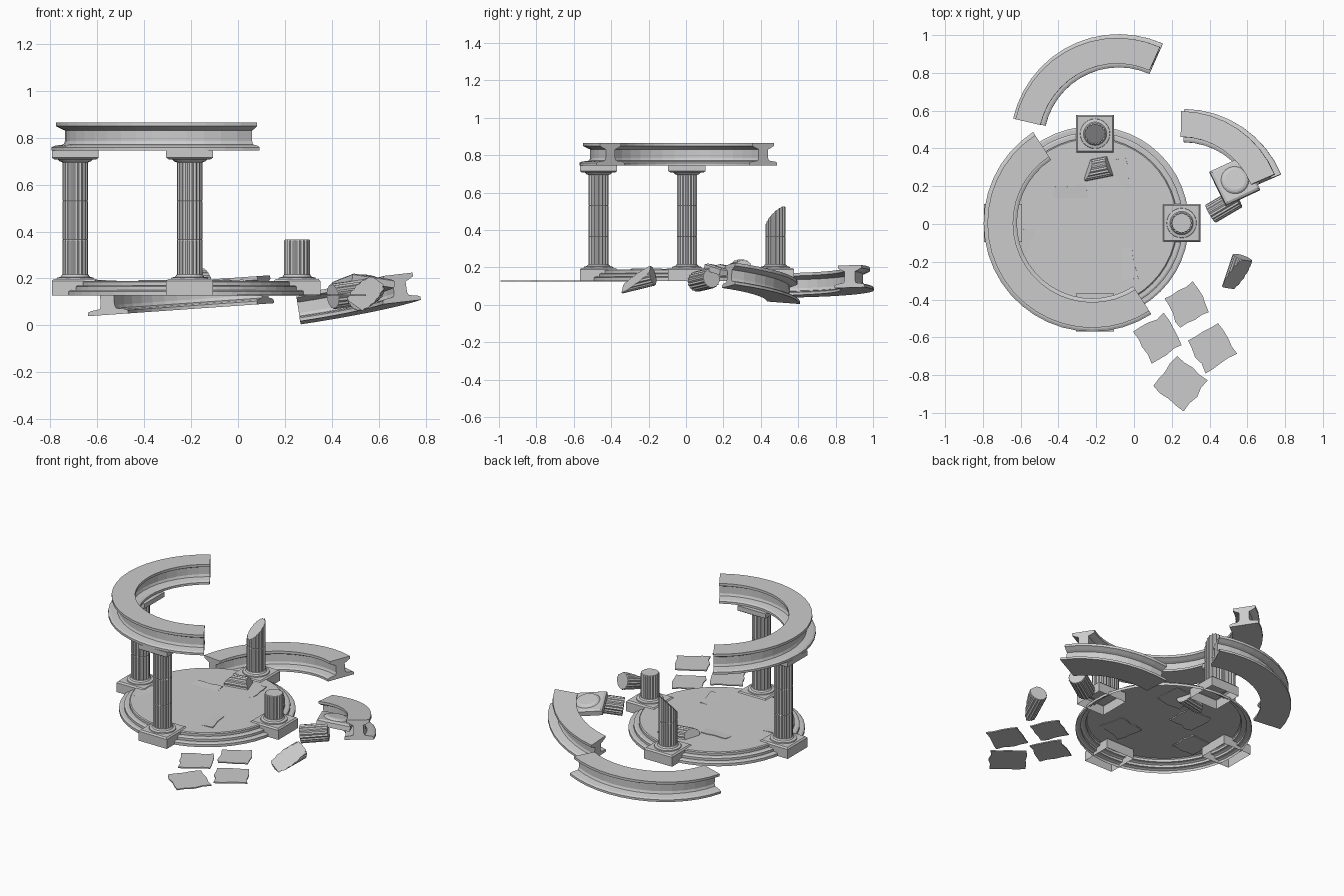
import bpy, bmesh, math, random
from mathutils import Vector, Matrix, Euler

if "Cube" in bpy.data.objects:
    bpy.data.objects.remove(bpy.data.objects["Cube"])

random.seed(4)
CX, CY, R = -0.221, 0.005, 0.473
FLOOR = 0.128
UP = Vector((0, 0, 1))


def finish(name, bm, matrix=Matrix(), recalc=True):
    if recalc:
        bmesh.ops.recalc_face_normals(bm, faces=bm.faces)
    me = bpy.data.meshes.new(name)
    bm.to_mesh(me)
    bm.free()
    ob = bpy.data.objects.new(name, me)
    bpy.context.collection.objects.link(ob)
    ob.matrix_world = matrix
    return ob


def loft(bm, rings, closed=True, bottom=True, top=True):
    """Skin a list of point rings, with optional end caps."""
    vs = [[bm.verts.new(p) for p in ring] for ring in rings]
    n = len(vs[0])
    for a, b in zip(vs, vs[1:]):
        for i in range(n if closed else n - 1):
            j = (i + 1) % n
            bm.faces.new((a[i], a[j], b[j], b[i]))
    if bottom:
        bm.faces.new(vs[0][::-1])
    if top:
        bm.faces.new(vs[-1])


def circle(r, z, n, flute=0.0):
    return [((r - flute * (i % 2)) * Vector((math.cos(2 * math.pi * i / n),
             math.sin(2 * math.pi * i / n), 0))) + UP * z for i in range(n)]


def square(h, z):
    return [(-h, -h, z), (h, -h, z), (h, h, z), (-h, h, z)]


def at(x, y, z, rx=0, ry=0, rz=0):
    e = Euler([math.radians(a) for a in (rx, ry, rz)])
    return Matrix.Translation((x, y, z)) @ e.to_matrix().to_4x4()


# Fluted column drum, optionally broken by cutting planes (point, normal)
def drum(name, h, matrix, cuts=()):
    bm = bmesh.new()
    loft(bm, [circle(r, z, 36, f) for r, z, f in (
        (0.052, 0, 0.003), (0.055, 0.003, 0.005),
        (0.055, h - 0.003, 0.005), (0.052, h, 0.003))])
    for co, no in cuts:
        geom = bm.verts[:] + bm.edges[:] + bm.faces[:]
        res = bmesh.ops.bisect_plane(bm, geom=geom, plane_co=co, plane_no=no, clear_outer=True)
        edges = [e for e in res['geom_cut'] if isinstance(e, bmesh.types.BMEdge)]
        bmesh.ops.contextual_create(bm, geom=edges)
    return finish(name, bm, matrix)


# Square capital on a flared neck
def capital(name, matrix):
    bm = bmesh.new()
    loft(bm, [square(0.088, 0.012), square(0.1, 0.02), square(0.1, 0.05)])
    loft(bm, [circle(0.055, 0, 24), circle(0.066, 0.004, 24), circle(0.074, 0.012, 24)])
    return finish(name, bm, matrix)


# Square plinth, open below, with round base moulding
def plinth(name, x, y):
    bm = bmesh.new()
    loft(bm, [square(0.1, FLOOR), square(0.1, 0.188), square(0.092, 0.197)], bottom=False)
    loft(bm, [circle(0.08, 0.194, 24), circle(0.078, 0.203, 24),
              circle(0.062, 0.207, 24), circle(0.056, 0.216, 24)], bottom=False)
    return finish(name, bm, at(x, y, 0))


# Curved entablature beam: I-shaped section swept round an arc
def beam(name, a0, a1, matrix):
    half = [(0.088, 0), (0.088, 0.014), (0.076, 0.02), (0.036, 0.026), (0.03, 0.04),
            (0.03, 0.086), (0.045, 0.092), (0.06, 0.1), (0.068, 0.104), (0.068, 0.12)]
    prof = half + [(-w, z) for w, z in reversed(half)]
    n = max(4, round((a1 - a0) / 8))
    rings = []
    for i in range(n + 1):
        a = math.radians(a0 + (a1 - a0) * i / n)
        rings.append([((0.487 + w) * math.cos(a), (0.487 + w) * math.sin(a), z) for w, z in prof])
    bm = bmesh.new()
    loft(bm, rings)
    return finish(name, bm, matrix)


def tilted(x, y, z, sx, sy):
    q = UP.rotation_difference(Vector((-sx, -sy, 1)))
    return Matrix.Translation((x, y, z)) @ q.to_matrix().to_4x4()


# Thin paving slab with ragged edges
def slab(name, x, y, z, size, ang, sx=0, sy=0):
    h = size / 2
    corners = [Vector((sx_ * h, sy_ * h, 0)) for sx_, sy_ in ((-1, -1), (1, -1), (1, 1), (-1, 1))]
    pts = []
    for i, c in enumerate(corners):
        d = corners[(i + 1) % 4] - c
        side = d.cross(UP).normalized()
        for t in (0, 0.25, 0.5, 0.75):
            pts.append(c + d * t + side * random.uniform(-0.009, 0.009))
    bm = bmesh.new()
    loft(bm, [pts, [p + UP * 0.007 for p in pts]])
    return finish(name, bm, tilted(x, y, z, sx, sy) @ Matrix.Rotation(math.radians(ang), 4, 'Z'))


# Stepped round platform, open underneath
bm = bmesh.new()
loft(bm, [circle(r, z, 48) for r, z in (
    (0.512, FLOOR), (0.512, 0.145), (0.502, 0.15), (0.482, 0.15), (0.482, 0.165),
    (0.472, 0.17), (0.452, 0.17), (0.452, 0.185), (0.446, 0.19))], bottom=False)
finish("platform", bm, at(CX, CY, 0))

# Columns: left and front whole, right a stub, back broken off at a slant
spots = {"left": (CX - R, CY, 3), "front": (CX + 0.015, CY - R, 3),
         "right": (CX + R, CY, 1), "back": (CX + 0.015, CY + R, 2)}
DH = 0.165
for side, (x, y, count) in spots.items():
    plinth(side + "_plinth", x, y)
    for k in range(count):
        cuts = ()
        if side == "back" and k == 1:
            cuts = [((0, 0, 0.105), (-0.5, -0.75, 0.85))]
        drum(f"{side}_column_drum_{k + 1}", DH, at(x, y, 0.2 + k * DH), cuts)
    if count == 3:
        capital(side + "_capital", at(x, y, 0.695))

# Entablature, standing half and two fallen pieces
beam("standing_entablature", 123, 303, at(CX, CY, 0.745))
beam("fallen_entablature_back", 66, 167, tilted(-0.08, 0.43, 0.078, 0.07, 0))
beam("fallen_entablature_right", 23, 89, tilted(0.255, 0.035, 0.048, 0.15, -0.08))

# Overturned capital
capital("fallen_capital", at(0.535, 0.235, 0.205, 180 - 10, 8, 25))


# Fallen drums, laid along a direction through their centre
def lying(x, y, z, direction, h):
    q = Vector(direction).to_track_quat('Z', 'Y')
    return Matrix.Translation((x, y, z)) @ q.to_matrix().to_4x4() @ Matrix.Translation((0, 0, -h / 2))


drum("fallen_drum", 0.165, lying(0.475, 0.095, 0.133, (0.85, 0.5, 0.12), 0.165))

m = lying(0.545, -0.265, 0.135, (0.3, 0.9, 0.22), 0.19)
inv = m.to_3x3().inverted()
drum("broken_drum_front", 0.19, m, [((0, 0, 0.085), inv @ Vector((0.35, -0.7, 0.65)))])

m = lying(-0.187, 0.295, 0.188, (1, 0.2, 0), 0.17)
inv = m.to_3x3().inverted()
drum("broken_drum_on_platform", 0.17, m, [
    ((0, 0, 0.147), inv @ Vector((0.9, 0.3, 0.35))),
    ((0, 0, 0.02), inv @ Vector((-0.9, 0.3, 0.35)))])

# Loose paving slabs in front
for i, (x, y, s, a) in enumerate(((0.28, -0.43, 0.18, 30), (0.125, -0.605, 0.19, 30),
                                  (0.41, -0.655, 0.19, 30), (0.245, -0.845, 0.21, -38))):
    slab(f"loose_slab_{i + 1}", x, y, 0.124, s, a)

# Slabs bedded in the platform top, just breaking the surface
for i, (x, y, a, sx, sy) in enumerate(((-0.08, -0.22, 10, 0.06, 0), (-0.12, 0.26, 5, 0.05, 0.03),
                                       (-0.53, -0.1, 8, -0.05, 0.02), (-0.33, 0.12, 5, 0, 0.06))):
    slab(f"bedded_slab_{i + 1}", x, y, 0.182, 0.17, a, sx, sy)
